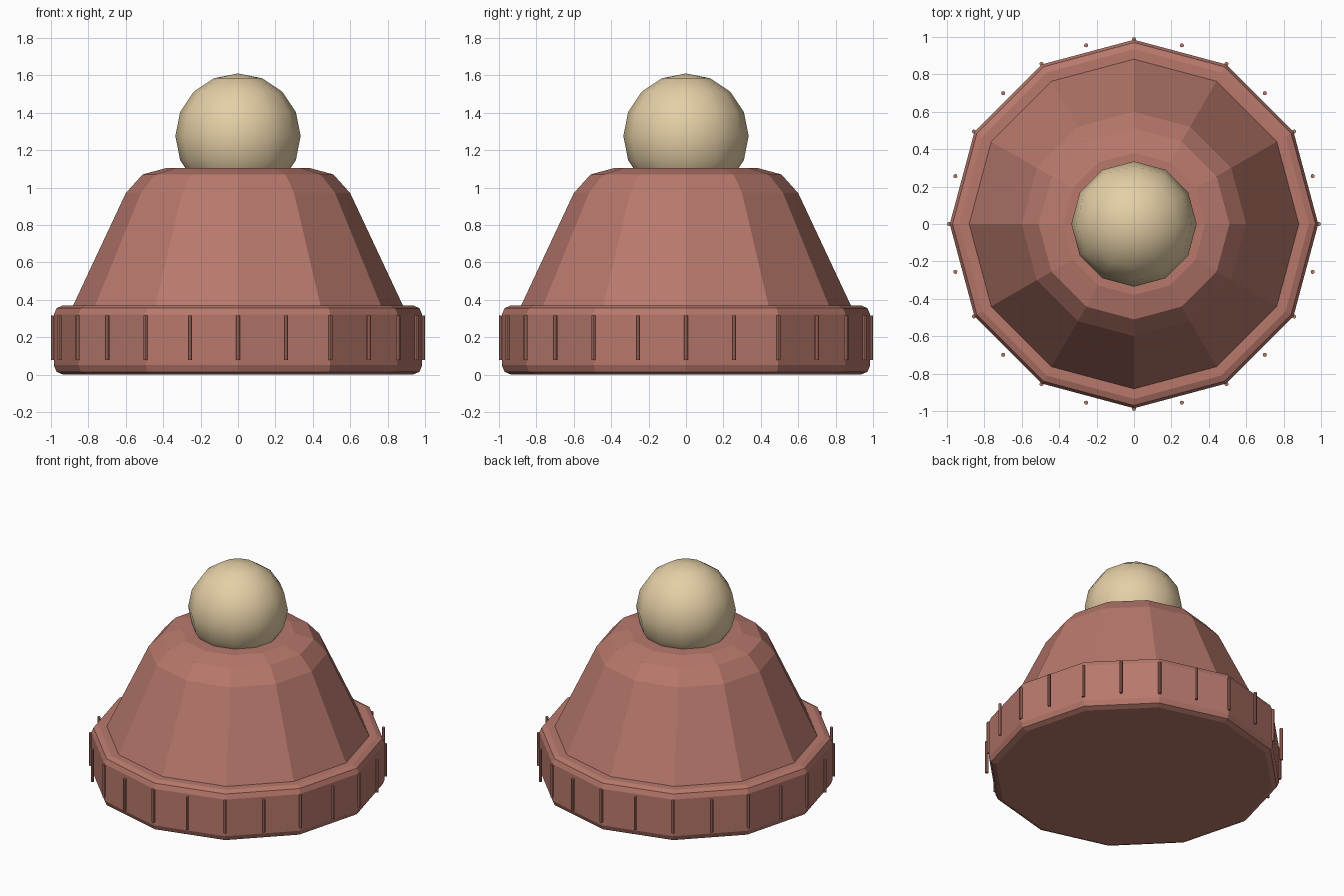
import bpy, bmesh
from math import cos, sin, pi, radians

if "Cube" in bpy.data.objects:
    bpy.data.objects.remove(bpy.data.objects["Cube"])

SIDES = 12


def material(name, rgb):
    m = bpy.data.materials.new(name)
    m.diffuse_color = (*rgb, 1)
    m.use_nodes = True
    m.node_tree.nodes["Principled BSDF"].inputs["Base Color"].default_value = m.diffuse_color
    return m


knit = material("knit_red", (0.48, 0.19, 0.15))
cream = material("cream_wool", (0.78, 0.62, 0.38))


def lathe(name, profile, mat):
    """Closed flat-faced solid turned from (radius, height) points, bottom to top."""
    bm = bmesh.new()
    rings = [[bm.verts.new((r * cos(2 * pi * i / SIDES), r * sin(2 * pi * i / SIDES), z))
              for i in range(SIDES)] for r, z in profile]
    for low, high in zip(rings, rings[1:]):
        for i in range(SIDES):
            j = (i + 1) % SIDES
            bm.faces.new((low[i], low[j], high[j], high[i]))
    bm.faces.new(rings[0][::-1])
    bm.faces.new(rings[-1])
    mesh = bpy.data.meshes.new(name)
    bm.to_mesh(mesh)
    bm.free()
    ob = bpy.data.objects.new(name, mesh)
    bpy.context.collection.objects.link(ob)
    mesh.materials.append(mat)
    return ob


# Folded brim with rounded rims
lathe("brim", [(0.935, 0), (0.97, 0.015), (0.985, 0.05),
               (0.985, 0.32), (0.97, 0.355), (0.935, 0.37)], knit)

# Tapered crown with a rounded shoulder
lathe("crown", [(0.90, 0.33), (0.60, 0.97), (0.51, 1.07), (0.38, 1.105)], knit)

# Pompom
bpy.ops.mesh.primitive_uv_sphere_add(segments=SIDES, ring_count=8, radius=0.335,
                                     location=(0, 0, 1.275))
pompom = bpy.context.object
pompom.name = "pompom"
pompom.data.materials.append(cream)
bpy.ops.object.shade_smooth()

# Knit ribs around the brim
for i in range(24):
    a = radians(15 * i)
    bpy.ops.mesh.primitive_cylinder_add(vertices=8, radius=0.011, depth=0.24,
                                        location=(0.989 * cos(a), 0.989 * sin(a), 0.197))
    rib = bpy.context.object
    rib.name = f"brim_rib_{i + 1:02d}"
    rib.data.materials.append(knit)
